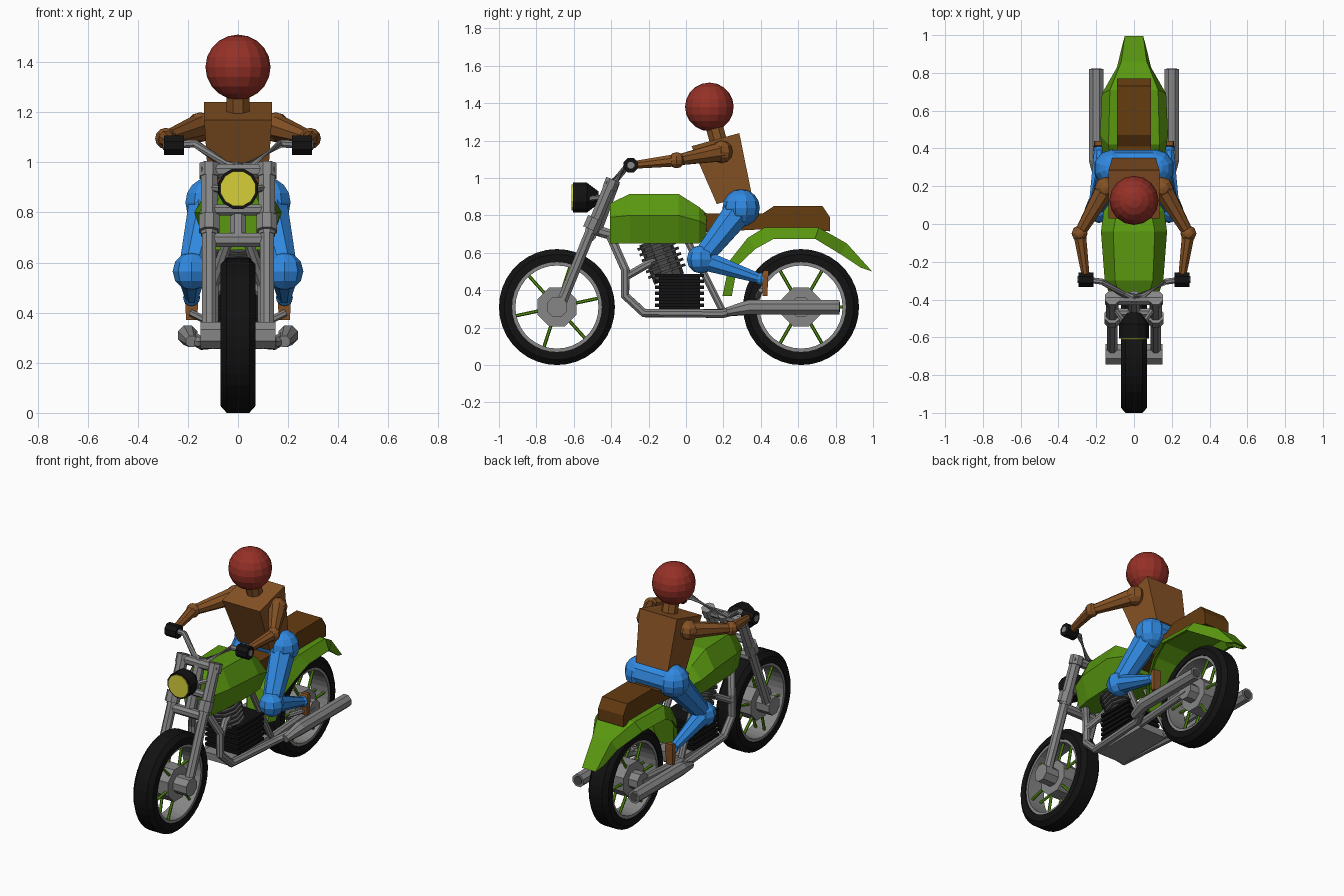
import bpy, bmesh, math
from mathutils import Vector

cube = bpy.data.objects.get("Cube")
if cube:
    bpy.data.objects.remove(cube, do_unlink=True)


def material(name, *rgb):
    m = bpy.data.materials.new(name)
    m.use_nodes = True
    m.diffuse_color = (*rgb, 1)
    m.node_tree.nodes["Principled BSDF"].inputs["Base Color"].default_value = (*rgb, 1)
    return m


GREEN = material("green paint", .10, .31, .005)
STEEL = material("steel grey", .24, .24, .24)
DARK = material("dark cylinder grey", .07, .07, .07)
BLACK = material("rubber black", .006, .006, .006)
JACKET = material("jacket brown", .24, .085, .018)
SEAT = material("seat brown", .13, .045, .005)
BLUE = material("trouser blue", .03, .25, .75)
RED = material("helmet red", .30, .03, .02)
YELLOW = material("lamp yellow", .68, .62, .04)


def finish(name, bm, mat):
    bmesh.ops.recalc_face_normals(bm, faces=bm.faces)
    me = bpy.data.meshes.new(name)
    bm.to_mesh(me)
    bm.free()
    me.materials.append(mat)
    ob = bpy.data.objects.new(name, me)
    bpy.context.collection.objects.link(ob)
    return ob


def loft(name, rings, mat, closed=False):
    """Skin equal-length rings; cap the ends unless the loop is closed."""
    bm = bmesh.new()
    vs = [[bm.verts.new(p) for p in r] for r in rings]
    n = len(vs[0])
    for i in range(len(vs) if closed else len(vs) - 1):
        a, b = vs[i], vs[(i + 1) % len(vs)]
        for j in range(n):
            k = (j + 1) % n
            bm.faces.new((a[j], a[k], b[k], b[j]))
    if not closed:
        bm.faces.new(vs[0])
        bm.faces.new(vs[-1])
    return finish(name, bm, mat)


def tube(name, pts, radii, mat, sides=8):
    """Mitred tube along points, with one radius or one per point."""
    pts = [Vector(p) for p in pts]
    if not isinstance(radii, (list, tuple)):
        radii = [radii] * len(pts)
    rings = []
    for i, p in enumerate(pts):
        d = Vector()
        if i:
            d += (p - pts[i - 1]).normalized()
        if i < len(pts) - 1:
            d += (pts[i + 1] - p).normalized()
        d.normalize()
        ref = Vector((0, 0, 1)) if abs(d.x) > .9 else Vector((1, 0, 0))
        u = (ref - d * ref.dot(d)).normalized()
        v = d.cross(u)
        angles = [math.tau * (k + .5) / sides for k in range(sides)]
        rings.append([p + (u * math.cos(a) + v * math.sin(a)) * radii[i] for a in angles])
    return loft(name, rings, mat)


def ball(name, centre, r, mat, seg=8, rows=6):
    bm = bmesh.new()
    bmesh.ops.create_uvsphere(bm, u_segments=seg, v_segments=rows, radius=r)
    bmesh.ops.translate(bm, verts=bm.verts, vec=centre)
    return finish(name, bm, mat)


def prism(name, profile, half, mat):
    """Side outline (y, z) extruded across x."""
    return loft(name, [[(x, y, z) for y, z in profile] for x in (-half, half)], mat)


def box(name, x, y0, y1, z0, z1, mat):
    return prism(name, [(y0, z0), (y1, z0), (y1, z1), (y0, z1)], x, mat)


def lathe(name, profile, y, z, mat, n=36):
    """Closed (x, radius) profile turned about a wheel axle."""
    rings = []
    for i in range(n):
        a = math.tau * i / n
        rings.append([(x, y + r * math.cos(a), z + r * math.sin(a)) for x, r in profile])
    return loft(name, rings, mat, True)


# Wheels
WZ = .31
for label, wy, start, axle in (("front", -.69, 12, .15), ("rear", .615, 0, .12)):
    lathe(label + "_tyre", [(-.07, .24), (-.07, .282), (-.045, .31), (.045, .31),
                            (.07, .282), (.07, .24)], wy, WZ, BLACK)
    lathe(label + "_rim", [(-.062, .222), (-.062, .243), (.062, .243), (.062, .222)], wy, WZ, STEEL)
    tube(label + "_hub", [(-.055, wy, WZ), (.055, wy, WZ)], .112, STEEL)
    tube(label + "_axle", [(-axle, wy, WZ), (axle, wy, WZ)], .058, STEEL)
    for side in (-1, 1):
        for k in range(6):
            a = math.radians(start + 60 * k)
            c, s = math.cos(a), math.sin(a)
            tube(label + "_spoke", [(side * .04, wy + c * .08, WZ + s * .08),
                                    (side * .03, wy + c * .23, WZ + s * .23)], .009, GREEN, 6)

# Front fork, clamps, handlebar and exhausts, on both sides
for s, side in ((1, "left"), (-1, "right")):
    x = s * .115
    tube(side + "_fork_leg", [(x, -.675, .31), (x, -.50, .74)], .03, STEEL)
    tube(side + "_fork_tube", [(x, -.51, .71), (x, -.395, .985)], .035, STEEL)
    tube(side + "_fork_collar", [(x, -.512, .725), (x, -.485, .785)], .045, STEEL)
    tube(side + "_fork_cap", [(x, -.41, .94), (x, -.39, .992)], .042, STEEL)
    tube(side + "_handlebar", [(0, -.385, .985), (s * .05, -.375, .99), (s * .17, -.305, 1.075),
                               (s * .25, -.295, 1.07)], .017, STEEL)
    tube(side + "_grip", [(s * .215, -.295, 1.068), (s * .295, -.295, 1.068)], .042, BLACK)
    tube(side + "_grip_end", [(s * .29, -.295, 1.068), (s * .299, -.295, 1.068)], .02, STEEL)
    tube(side + "_lamp_bracket", [(s * .06, -.51, .89), (x, -.43, .90)], .014, STEEL, 6)

    # Frame cradle, header and silencer
    tube(side + "_frame_cradle", [(s * .04, -.405, .69), (s * .10, -.325, .51), (s * .10, -.325, .37),
                                  (s * .11, -.225, .278), (s * .14, .20, .275),
                                  (s * .20, .34, .31)], .025, STEEL)
    tube(side + "_silencer", [(s * .185, .22, .285), (s * .2, .34, .31), (s * .2, .82, .31)],
         [.025, .042, .042], STEEL)
    tube(side + "_silencer_mouth", [(s * .2, .818, .31), (s * .2, .823, .31)], .03, DARK)
    tube(side + "_header_pipe", [(s * .10, -.325, .47), (s * .06, -.22, .53), (s * .05, -.1, .59)],
         .022, STEEL)
    tube(side + "_seat_strut", [(s * .08, .0, .68), (s * .10, .20, .28)], .02, STEEL)
    tube(side + "_swing_arm", [(s * .10, .18, .28), (s * .10, .615, .31)], .025, STEEL)
    tube(side + "_foot_peg", [(s * .11, .38, .36), (s * .19, .40, .40)], .014, STEEL, 6)

tube("upper_clamp", [(-.145, -.40, .965), (.145, -.40, .965)], .03, STEEL)
tube("middle_clamp", [(-.12, -.47, .81), (.12, -.47, .81)], .024, STEEL)
tube("lower_clamp", [(-.11, -.51, .69), (.11, -.51, .69)], .03, STEEL)
tube("steering_head", [(0, -.49, .70), (0, -.385, .98)], .035, STEEL)
tube("head_stay", [(0, -.48, .72), (0, -.38, .69), (0, -.15, .70)], .03, STEEL)

# Headlamp
tube("headlamp_shell", [(0, -.605, .895), (0, -.53, .895), (0, -.468, .895)], [.083, .083, .035], BLACK, 12)
tube("headlamp_lens", [(0, -.611, .895), (0, -.604, .895)], .072, YELLOW, 12)

# Engine: finned crankcase and leaning finned cylinder
box("engine_core", .105, -.145, .075, .30, .48, BLACK)
for k in range(6):
    z = .31 + k * .032
    box("engine_fin", .12, -.165, .095, z, z + .018, BLACK)
tube("engine_cylinder", [(0, -.09, .46), (0, -.17, .67)], .085, DARK, 10)
for k in range(6):
    y, z = -.10 - .0115 * k, .495 + .03 * k
    tube("cylinder_fin", [(0, y, z), (0, y - .005, z + .014)], .105, DARK, 10)
box("engine_mount", .10, -.22, .18, .255, .30, STEEL)


# Fuel tank: y, then (half width, z) of bottom, shoulder and top
def tank_ring(y, *corners):
    return [(x, y, z) for x, z in corners] + [(-x, y, z) for x, z in reversed(corners)]


loft("fuel_tank", [
    tank_ring(-.405, (.09, .65), (.12, .79), (.07, .865)),
    tank_ring(-.30, (.11, .65), (.155, .80), (.10, .915)),
    tank_ring(-.04, (.12, .65), (.175, .80), (.11, .915)),
    tank_ring(.07, (.11, .65), (.16, .77), (.09, .845)),
    tank_ring(.11, (.09, .68), (.13, .75), (.07, .81))], GREEN)

# Seat with raised pillion pad
prism("seat", [(.10, .81), (.41, .81), (.47, .85), (.73, .85), (.77, .79), (.77, .715),
               (.5, .73), (.10, .71)], .09, SEAT)

# Rear mudguard: crown (y, z), hem (y, z), half width at the hem
guard = []
for ty, tz, by, bz, w in ((.195, .37, .245, .37, .10), (.235, .56, .275, .53, .13),
                          (.33, .68, .37, .62, .165), (.42, .735, .47, .675, .18),
                          (.71, .735, .69, .675, .17), (.86, .65, .83, .59, .09),
                          (.995, .50, .935, .52, .065)):
    t, my, mz = w * .75, (ty * 2 + by) / 3, (tz * 2 + bz) / 3
    half = [(w, by, bz), (t, ty, tz)]
    inner = [(w - .015, by, bz), (t - .015, my, mz)]
    guard.append(half + [(-x, y, z) for x, y, z in reversed(half)]
                 + [(-x, y, z) for x, y, z in inner] + inner[::-1])
loft("rear_mudguard", guard, GREEN)

# Rider: head, neck, torso and pelvis
ball("helmet", (0, .125, 1.38), .13, RED, 16, 10)
tube("neck", [(0, .18, 1.17), (0, .15, 1.28)], .05, JACKET)
loft("torso", [[(-w, f, fz), (w, f, fz), (w, b, bz), (-w, b, bz)] for w, f, fz, b, bz in
               ((.115, .165, .86, .35, .92), (.135, .03, 1.17, .285, 1.24))], JACKET)
tube("pelvis", [(-.12, .30, .84), (.12, .30, .84)], .093, BLUE, 10)

# Limbs
for s, side in ((1, "left"), (-1, "right")):
    shoulder, elbow, hand = (s * .15, .19, 1.14), (s * .288, -.05, 1.095), (s * .255, -.28, 1.07)
    hip, knee, ankle = (s * .115, .295, .84), (s * .185, .08, .565), (s * .185, .40, .46)
    ball(side + "_shoulder", shoulder, .06, JACKET)
    tube(side + "_upper_arm", [shoulder, elbow], [.055, .03], JACKET)
    ball(side + "_elbow", elbow, .043, JACKET)
    tube(side + "_forearm", [elbow, hand], [.036, .022], JACKET)
    ball(side + "_hip", hip, .10, BLUE, 10, 8)
    tube(side + "_thigh", [hip, knee], [.085, .055], BLUE)
    ball(side + "_knee", knee, .076, BLUE)
    tube(side + "_shin", [knee, ankle], [.06, .027], BLUE)
    ball(side + "_ankle", ankle, .034, BLUE)
    loft(side + "_boot", [[(s * .185 + dx, y + dy, z) for dx, dy in
                           ((-w, 0), (w, 0), (w, d), (-w, d))]
                          for y, z, w, d in ((.41, .37, .022, .025), (.405, .48, .028, .035),
                                             (.415, .505, .022, .025))], JACKET)
